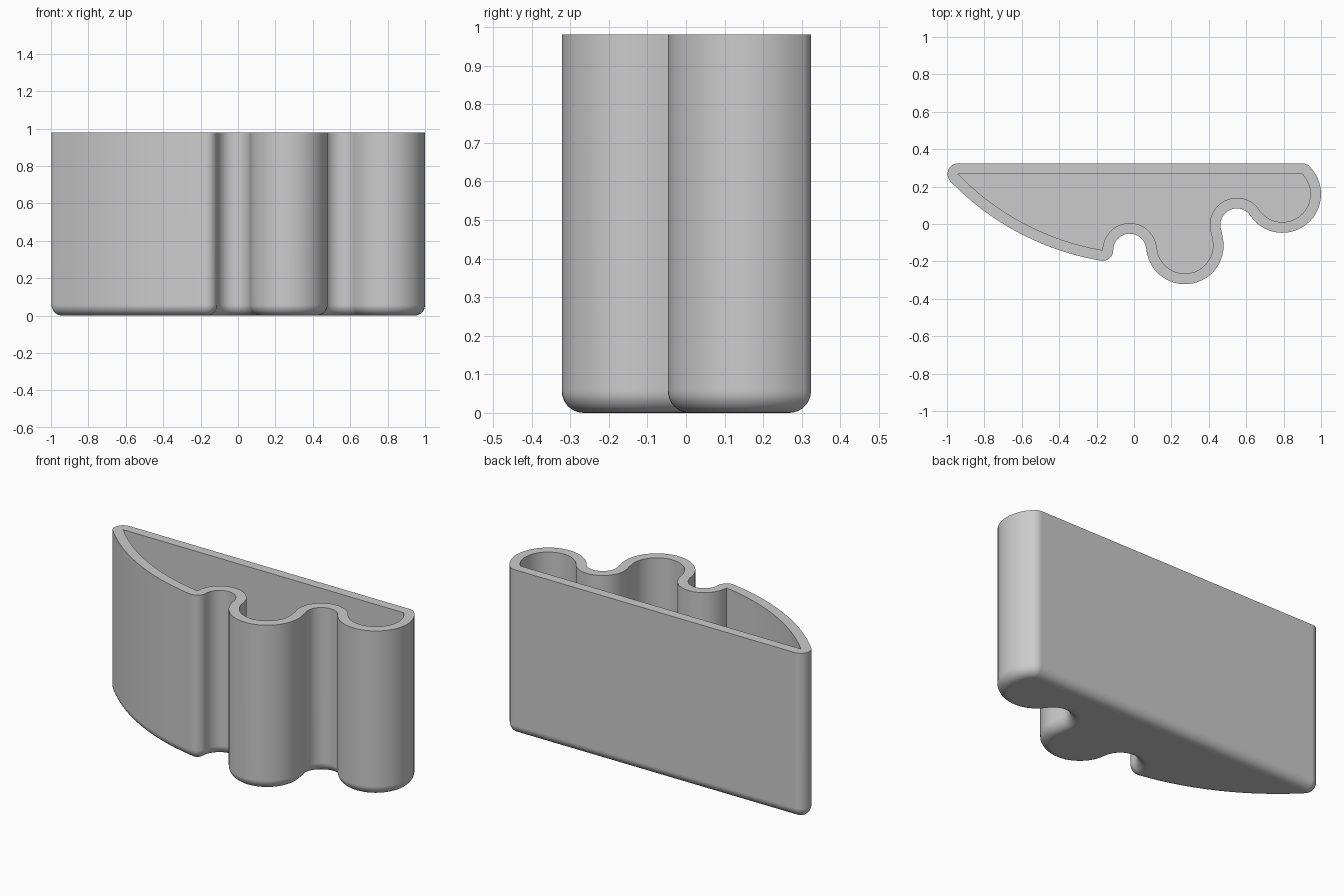
import bpy
import bmesh
from math import sin, cos, pi, radians
from mathutils import Vector

cube = bpy.data.objects.get("Cube")
if cube:
    bpy.data.objects.remove(cube, do_unlink=True)

HEIGHT = 0.98
WALL = 0.057

# Cavity outline, clockwise from the back right corner:
# centre, signed radius (negative is a concave bay, 0 a corner),
# outward direction at the arc's end in degrees, number of steps
ARCS = [
    ((0.90, 0.267), 0, 46, 5),               # back right corner
    ((0.793, 0.16), 0.15, -146, 28),         # right lobe
    ((0.55, -0.005), -0.145, 21, 26),        # right bay
    ((0.272, -0.115), 0.15, -174.6, 28),     # middle lobe
    ((-0.023, -0.14), -0.145, 0, 26),        # left bay
    ((-0.168, -0.14), 0, -99.7, 10),         # lip beside the bay
    ((0.068, 1.245), 1.405, -135.9, 12),     # long curved front
    ((-0.94, 0.267), 0, -270, 12),           # back left corner
]


def outline():
    """Cavity points, each with its outward direction."""
    samples, start = [], 90
    for centre, radius, end, steps in ARCS:
        for i in range(1, steps + 1):
            a = radians(start + (end - start) * i / steps)
            out = Vector((cos(a), sin(a)))
            samples.append((Vector(centre) + radius * out, out))
        start = end
    # the straight back joins the last corner to the start of the first
    samples.append((Vector(ARCS[0][0]), Vector((0, 1))))
    return samples


# Wall section as (outward offset, height): inside, rim, outside, rounded foot
section = [(0, WALL), (0, HEIGHT), (WALL, HEIGHT)]
FOOT = 8
for i in range(FOOT + 1):
    f = pi / 2 * i / FOOT
    section.append((WALL * cos(f), WALL * (1 - sin(f))))

# Sweep the section around the outline
bm = bmesh.new()
path = outline()
rings = [[bm.verts.new((*(p + out * offset), z)) for p, out in path]
         for offset, z in section]
for low, high in zip(rings, rings[1:]):
    for i in range(len(path)):
        bm.faces.new((low[i - 1], low[i], high[i], high[i - 1]))
bmesh.ops.remove_doubles(bm, verts=bm.verts, dist=0.0001)

# Cavity floor and underside
bmesh.ops.holes_fill(bm, edges=bm.edges, sides=0)
bmesh.ops.recalc_face_normals(bm, faces=bm.faces)

mesh = bpy.data.meshes.new("container")
bm.to_mesh(mesh)
bm.free()
container = bpy.data.objects.new("container", mesh)
bpy.context.collection.objects.link(container)

# Plain grey finish
grey = bpy.data.materials.new("plain_grey")
grey.use_nodes = True
colour = (0.6, 0.6, 0.6, 1)
grey.diffuse_color = colour
grey.node_tree.nodes["Principled BSDF"].inputs["Base Color"].default_value = colour
mesh.materials.append(grey)

# Smooth walls with crisp rim edges
bpy.ops.object.select_all(action='DESELECT')
container.select_set(True)
bpy.context.view_layer.objects.active = container
bpy.ops.object.shade_smooth_by_angle(angle=radians(30))
weighted = container.modifiers.new("even_shading", 'WEIGHTED_NORMAL')
weighted.keep_sharp = True
